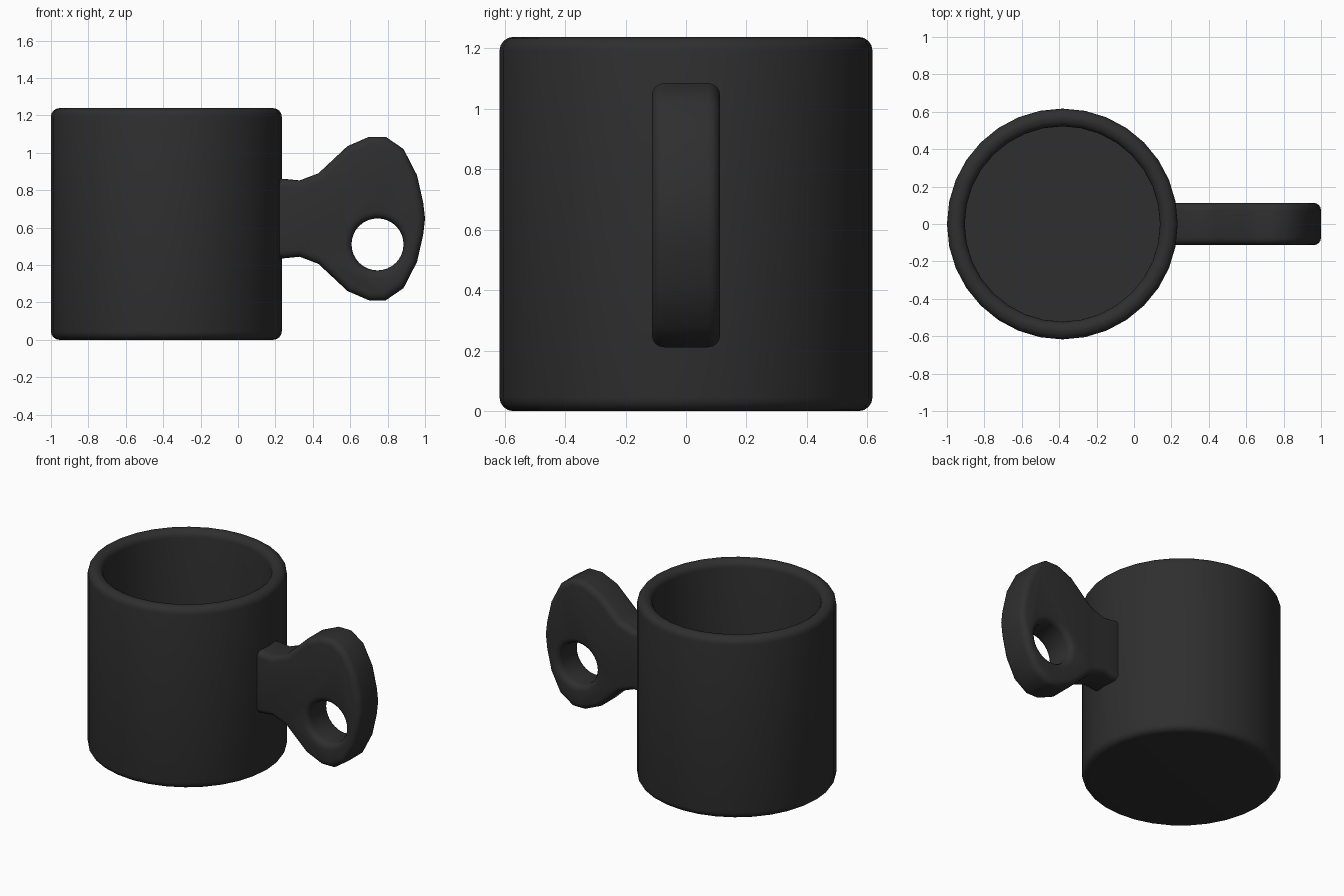
import bpy, bmesh, math

if "Cube" in bpy.data.objects:
    bpy.data.objects.remove(bpy.data.objects["Cube"])

mat = bpy.data.materials.new("charcoal black")
mat.diffuse_color = (0.028, 0.028, 0.028, 1)
mat.use_nodes = True
mat.node_tree.nodes["Principled BSDF"].inputs["Base Color"].default_value = mat.diffuse_color


def make_object(name, bm):
    bmesh.ops.recalc_face_normals(bm, faces=bm.faces)
    me = bpy.data.meshes.new(name)
    bm.to_mesh(me)
    bm.free()
    me.materials.append(mat)
    ob = bpy.data.objects.new(name, me)
    bpy.context.collection.objects.link(ob)
    return ob


def smooth(ob):
    bpy.ops.object.select_all(action='DESELECT')
    ob.select_set(True)
    bpy.context.view_layer.objects.active = ob
    bpy.ops.object.shade_smooth_by_angle(angle=math.radians(35))


def arc(cr, cz, r, a0, a1, n=4):
    return [(cr + r * math.cos(math.radians(a0 + (a1 - a0) * i / n)),
             cz + r * math.sin(math.radians(a0 + (a1 - a0) * i / n))) for i in range(n + 1)]


# Cup body: lathed wall with rounded rim, rounded foot and flat floors
CX, R, H, RI, B, FLOOR = -0.383, 0.617, 1.238, 0.522, 0.045, 0.09
profile = ([(0, 0)] + arc(R - B, B, B, -90, 0) + arc(R - B, H - B, B, 0, 90)
           + arc(RI + B, H - B, B, 90, 180) + [(RI, FLOOR), (0, FLOOR)])
bm = bmesh.new()
verts = [bm.verts.new((CX + r, 0, z)) for r, z in profile]
edges = [bm.edges.new(p) for p in zip(verts, verts[1:])]
bmesh.ops.spin(bm, geom=verts + edges, cent=(CX, 0, 0), axis=(0, 0, 1),
               angle=2 * math.pi, steps=32)
bmesh.ops.remove_doubles(bm, verts=bm.verts, dist=0.0005)
smooth(make_object("cup_body", bm))

# Handle: key-bow outline, upper half mirrored to the lower half
T, ZC = 0.113, 0.648
upper = [(0.17, 0.865), (0.25, 0.86), (0.33, 0.852), (0.43, 0.89), (0.585, 1.035), (0.70, 1.085),
         (0.79, 1.085), (0.885, 1.02), (0.957, 0.88), (0.99, 0.735)]
outline = upper + [(1.0, ZC)] + [(x, 2 * ZC - z) for x, z in reversed(upper)]
bm = bmesh.new()
face = bm.faces.new([bm.verts.new((x, -T, z)) for x, z in outline])
ext = bmesh.ops.extrude_face_region(bm, geom=[face])
bmesh.ops.translate(bm, vec=(0, 2 * T, 0),
                    verts=[g for g in ext["geom"] if isinstance(g, bmesh.types.BMVert)])
handle = make_object("handle", bm)

# Finger hole cutter
bpy.ops.mesh.primitive_cylinder_add(vertices=32, radius=0.139, depth=1,
                                    location=(0.746, 0, 0.51), rotation=(math.pi / 2, 0, 0))
cutter = bpy.context.object
cutter.name = "hole_cutter"
cut = handle.modifiers.new("hole", 'BOOLEAN')
cut.operation, cut.solver, cut.object = 'DIFFERENCE', 'EXACT', cutter
bev = handle.modifiers.new("round_edges", 'BEVEL')
bev.width, bev.segments = 0.04, 4
bev.limit_method, bev.angle_limit = 'ANGLE', math.radians(60)
bev.use_clamp_overlap = False
bpy.ops.object.select_all(action='DESELECT')
handle.select_set(True)
bpy.context.view_layer.objects.active = handle
for m in ("hole", "round_edges"):
    bpy.ops.object.modifier_apply(modifier=m)
bpy.data.objects.remove(cutter)
smooth(handle)
